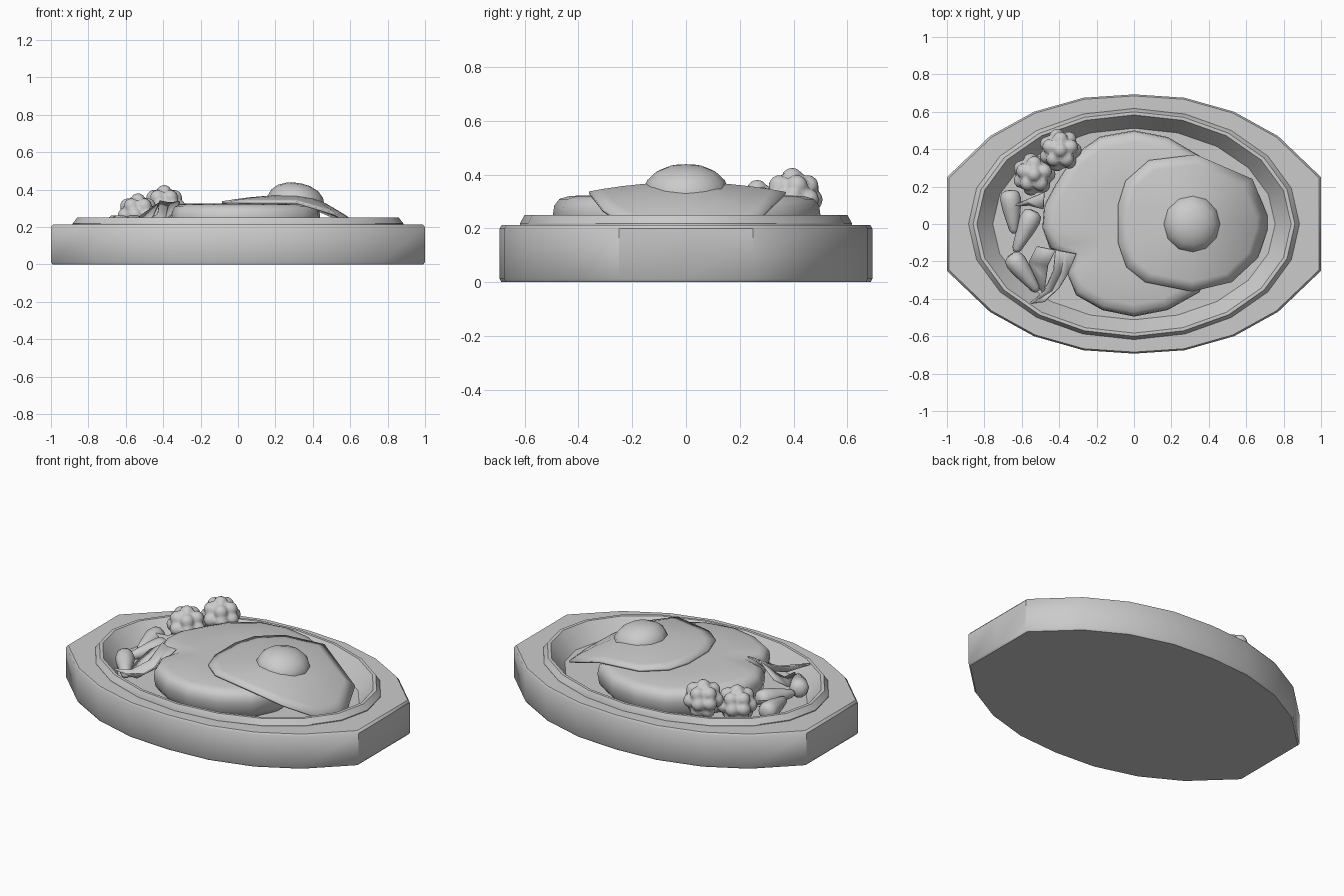
import bpy, math
from mathutils import Vector, Matrix
from math import sin, cos, pi

if "Cube" in bpy.data.objects:
    bpy.data.objects.remove(bpy.data.objects["Cube"])


def make(name, verts, faces, angle=40, thick=0):
    me = bpy.data.meshes.new(name)
    me.from_pydata(verts, [], faces)
    ob = bpy.data.objects.new(name, me)
    bpy.context.collection.objects.link(ob)
    bpy.ops.object.select_all(action='DESELECT')
    bpy.context.view_layer.objects.active = ob
    ob.select_set(True)
    if thick:
        mod = ob.modifiers.new("thickness", 'SOLIDIFY')
        mod.thickness = thick
        mod.offset = 0
    bpy.ops.object.shade_smooth_by_angle(angle=math.radians(angle))
    return ob


def loft(name, rings, angle=40, cap0=True, cap1=True, thick=0):
    # rings run bottom to top, each counter-clockwise
    n = len(rings[0])
    verts = [p for r in rings for p in r]
    faces = [(k*n+i, k*n+(i+1) % n, (k+1)*n+(i+1) % n, (k+1)*n+i)
             for k in range(len(rings)-1) for i in range(n)]
    if cap0:
        faces.append(tuple(reversed(range(n))))
    if cap1:
        faces.append(tuple(range(len(verts)-n, len(verts))))
    return make(name, verts, faces, angle, thick)


def ellipse(rx, ry, z, n=20):
    return [(rx*cos(2*pi*i/n), ry*sin(2*pi*i/n), z) for i in range(n)]


# wooden board with clipped ends and a recess for the dish
half = [(1, 0), (1, .25), (.77, .47), (.535, .6), (.27, .675), (0, .693)]
top = half + [(-x, y) for x, y in half[-2::-1]]
outline = top + [(x, -y) for x, y in top[-2:0:-1]]
ring = lambda s, z: [(x*s, y*s, z) for x, y in outline]
loft("wooden_board", [ring(.99, 0), ring(1, .012), ring(1, .2), ring(.988, .213),
                      ellipse(.86, .6, .213), ellipse(.8, .56, .1)])

# iron dish with raised rim
loft("iron_dish", [ellipse(.8, .56, .11), ellipse(.885, .618, .208), ellipse(.885, .618, .218),
                   ellipse(.86, .6, .25), ellipse(.84, .583, .25), ellipse(.755, .512, .15)], 30)

# meat patty
meat = [(.44, 0), (.43, .2), (.35, .365), (.18, .465), (0, .5), (-.18, .468), (-.32, .37),
        (-.42, .21), (-.48, .1), (-.49, -.02), (-.45, -.13), (-.33, -.17), (-.355, -.27),
        (-.31, -.38), (-.17, -.46), (0, -.495), (.18, -.46), (.35, -.365), (.43, -.2)]
loft("meat_patty", [[(x*s, y*s, z) for x, y in meat] for s, z in
     ((.92, .15), (.98, .19), (1, .25), (.99, .285), (.95, .31), (.87, .321), (.5, .326))], 60)

# fried egg white draped over the patty edge
white = [(.712, .04), (.63, .24), (.33, .37), (.08, .34), (-.045, .23), (-.085, .1),
         (-.085, -.1), (-.04, -.23), (.06, -.31), (.31, -.36), (.52, -.31), (.66, -.18), (.71, -.03)]
cx = .31


def egg_point(x, y, s):
    px, py = cx+(x-cx)*s, y*s
    drop = .85*max(0, px-.3)**1.7
    return (px, py, .332-drop+.035*(1-s*s))


loft("egg_white", [[egg_point(x, y, s) for x, y in white] for s in (1, .85, .65, .4, .15)],
     60, cap0=False, thick=.012)

# egg yolk, tilted with the white
yolk = loft("egg_yolk", [ellipse(.155*r, .16*r, z, 12) for r, z in
            ((.97, -.02), (1, 0), (.9, .04), (.7, .07), (.4, .09), (.12, .096))], 60)
yolk.matrix_world = Matrix.Translation((.31, 0, .34)) @ Matrix.Rotation(.16, 4, 'Y')

# broccoli florets: spheres with rounded lumps
lumps = [Vector((0, 0, 1))]
for count, tilt, off in ((5, 50, .3), (7, 92, 0), (5, 138, .2)):
    for i in range(count):
        a, t = 2*pi*i/count+off, math.radians(tilt)
        lumps.append(Vector((sin(t)*cos(a), sin(t)*sin(a), cos(t))))
for k, loc in enumerate(((-.535, .265, .265), (-.395, .395, .31))):
    bpy.ops.mesh.primitive_ico_sphere_add(subdivisions=4, radius=1, location=loc)
    ob = bpy.context.object
    ob.name = f"broccoli_floret_{k+1}"
    for v in ob.data.vertices:
        d = v.co.normalized()
        c = max(d.dot(p) for p in lumps)
        a = math.acos(min(1, c))
        r = .074*c + math.sqrt(max(0, .041**2-(.074*sin(a))**2))
        v.co = d*max(r, .085)
    bpy.ops.object.shade_smooth()
    # stalk
    x, y, z = loc
    loft(f"broccoli_stalk_{k+1}", [[(x+px, y+py, h) for px, py, _ in ellipse(r, r, 0, 8)]
         for r, h in ((.035, .15), (.045, z))])

# carrot pieces: tapered, blunt at one end
carrots = (((-.665, .18, .21), (-.64, -.05, .2)), ((-.535, .07, .215), (-.635, -.15, .2)),
           ((-.66, -.165, .215), (-.515, -.36, .19)))
for k, (a, b) in enumerate(carrots):
    a, b = Vector(a), Vector(b)
    length = (b-a).length
    ob = loft(f"carrot_{k+1}", [ellipse(r, r, t*length, 10) for r, t in
              ((.025, 0), (.048, .06), (.056, .2), (.05, .42), (.036, .7), (.025, .92), (.012, 1))], 60)
    ob.matrix_world = Matrix.Translation(a) @ (b-a).to_track_quat('Z', 'Y').to_matrix().to_4x4()


# onion slivers: folded crescents made of long edge strips
def sliver(name, *lines):
    n = len(lines[0])
    verts = [p for l in lines for p in l]
    faces = [(k*n+i, k*n+i+1, (k+1)*n+i+1, (k+1)*n+i)
             for k in range(len(lines)-1) for i in range(n-1)]
    make(name, verts, faces, 40, .008)


sliver("onion_sliver_1",
       [(-.42, -.14, .34), (-.43, -.25, .27), (-.48, -.36, .24), (-.55, -.42, .25)],
       [(-.37, -.15, .33), (-.39, -.26, .23), (-.44, -.36, .2), (-.55, -.425, .25)],
       [(-.31, -.16, .335), (-.35, -.26, .27), (-.4, -.34, .23), (-.48, -.415, .235)])
sliver("onion_sliver_2",
       [(-.52, -.12, .26), (-.56, -.2, .2), (-.54, -.28, .18), (-.49, -.37, .2)],
       [(-.42, -.14, .33), (-.46, -.22, .25), (-.47, -.29, .2), (-.48, -.37, .2)])
sliver("onion_sliver_3",
       [(-.64, .1, .25), (-.57, .13, .24), (-.48, .17, .27)],
       [(-.63, .1, .23), (-.56, .1, .19), (-.485, .08, .27)])
